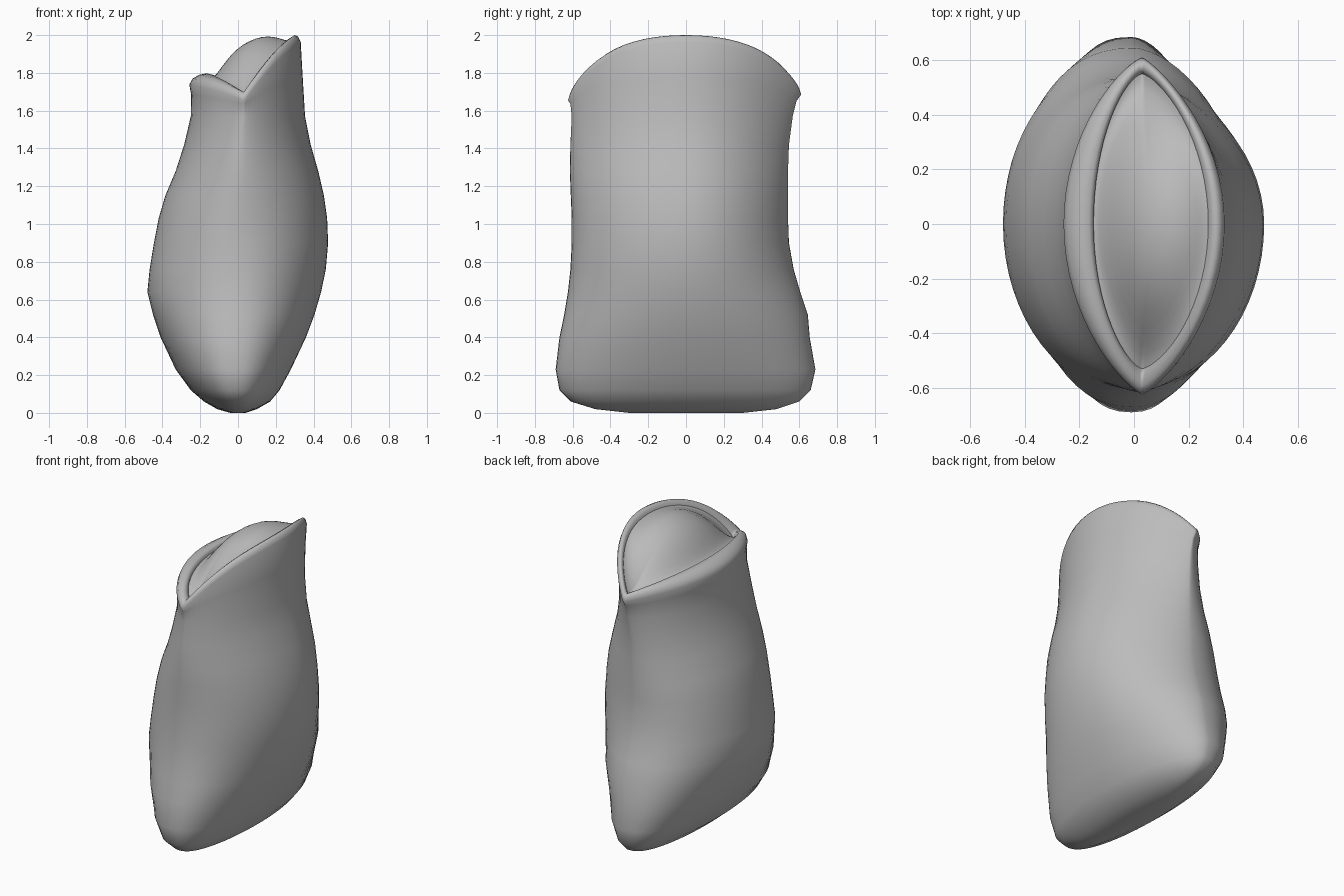
import bpy, bmesh, math

N = 64  # points around each ring

grey = bpy.data.materials.new("warm_grey")
grey.diffuse_color = (0.5, 0.5, 0.5, 1)


def ring(left, right, front, back, cx, power, back_left=0.9, back_right=1.28):
    """Lens-shaped outline with pointed front and back; returns (x, y, side weight)."""
    pts = []
    for i in range(N):
        t = 2 * math.pi * i / N
        c, s = math.cos(t), math.sin(t)
        p = power
        if s > 0:
            p *= back_right if c > 0 else back_left
        w = math.copysign(abs(c) ** p, c) if abs(c) > 1e-6 else 0.0
        x = cx + w * ((right - cx) if w > 0 else (cx - left))
        y = s * (back if s > 0 else -front)
        pts.append((x, y, w))
    return pts


def rim_height(w, y):
    """Mouth is high on the right, low on the left, lowest at the two corners."""
    rise = 0.4 * math.sin(math.pi / 2 * abs(w)) + 0.6 * abs(w)
    return 1.718 + 0.025 * y * (1 - abs(w)) + (0.282 if w > 0 else 0.08) * rise


def loft(name, rings, close_start, close_end):
    bm = bmesh.new()
    rows = [[bm.verts.new(p) for p in r] for r in rings]
    for a, b in zip(rows, rows[1:]):
        for i in range(N):
            j = (i + 1) % N
            bm.faces.new((a[i], a[j], b[j], b[i]))
    if close_start:
        bm.faces.new(rows[0][::-1])
    if close_end:
        bm.faces.new(rows[-1])
    me = bpy.data.meshes.new(name)
    bm.to_mesh(me)
    bm.free()
    me.materials.append(grey)
    ob = bpy.data.objects.new(name, me)
    bpy.context.collection.objects.link(ob)
    for f in me.polygons:
        f.use_smooth = True
    return ob


# Sack body: z, left, right, front, back, corner x, roundness power
profile = [
    (0.000, -0.04, 0.04, -0.30, 0.30, 0.00, 0.85),
    (0.020, -0.11, 0.10, -0.48, 0.48, 0.00, 0.85),
    (0.060, -0.18, 0.17, -0.61, 0.60, 0.00, 0.85),
    (0.120, -0.25, 0.22, -0.67, 0.66, -0.01, 0.85),
    (0.230, -0.33, 0.28, -0.69, 0.685, -0.01, 0.85),
    (0.400, -0.41, 0.36, -0.67, 0.655, -0.01, 0.9),
    (0.520, -0.45, 0.405, -0.645, 0.645, 0.0, 0.95),
    (0.640, -0.48, 0.44, -0.625, 0.605, 0.0, 1.0),
    (0.760, -0.468, 0.465, -0.612, 0.57, 0.0, 1.0),
    (0.900, -0.445, 0.477, -0.605, 0.545, 0.0, 1.0),
    (1.030, -0.42, 0.472, -0.605, 0.54, 0.0, 1.05),
    (1.150, -0.385, 0.455, -0.61, 0.54, 0.01, 1.1),
    (1.280, -0.33, 0.425, -0.615, 0.54, 0.015, 1.2),
    (1.420, -0.285, 0.385, -0.612, 0.545, 0.02, 1.3),
    (1.570, -0.25, 0.355, -0.605, 0.565, 0.03, 1.4),
]
rings = [[(x, y, row[0]) for x, y, _ in ring(*row[1:])] for row in profile]

# Slanted mouth; the left lip leans inward, the right lip is rolled
neck = ring(-0.248, 0.342, -0.612, 0.585, 0.03, 1.5, 0.95, 1.15)
rings.append([(x, y, 1.57 + 0.5 * (rim_height(w, y) - 1.57)) for x, y, w in neck])
# left, right, front, back, left drop, right drop, power
lip = [
    (-0.258, 0.332, -0.625, 0.61, -0.06, -0.035, 1.6),
    (-0.240, 0.318, -0.615, 0.60, -0.028, -0.007, 1.55),
    (-0.205, 0.30, -0.59, 0.585, -0.008, 0.0, 1.5),
    (-0.165, 0.28, -0.555, 0.565, 0.0, -0.012, 1.4),
    (-0.148, 0.268, -0.53, 0.55, -0.015, -0.04, 1.35),
    (-0.148, 0.268, -0.53, 0.55, -0.06, -0.08, 1.35),
]
for l, r, f, b, dl, dr, p in lip:
    rings.append([(x, y, rim_height(w, y) + dl + (dr - dl) * (w + 1) / 2)
                  for x, y, w in ring(l, r, f, b, 0.03, p, 0.95, 1.05)])
loft("sack_body", rings, True, False)

# Smooth bulging filling inside the mouth
fill_edge = ring(-0.152, 0.272, -0.535, 0.555, 0.03, 1.35, 0.95, 1.05)
mid_x = 0.06
fill = []
for k in (1, 0.96, 0.9, 0.82, 0.72, 0.6, 0.45, 0.3, 0.15, 0.04):
    row = []
    for ex, ey, w in fill_edge:
        x, y = mid_x + (ex - mid_x) * k, ey * k
        dome = 1.93 + 0.75 * x - 2.2 * x * x - 0.85 * y * y
        edge = rim_height(w, ey) - 0.03
        row.append((x, y, dome + (edge - dome) * k ** 4))
    fill.append(row)
loft("filling", fill, False, True)
